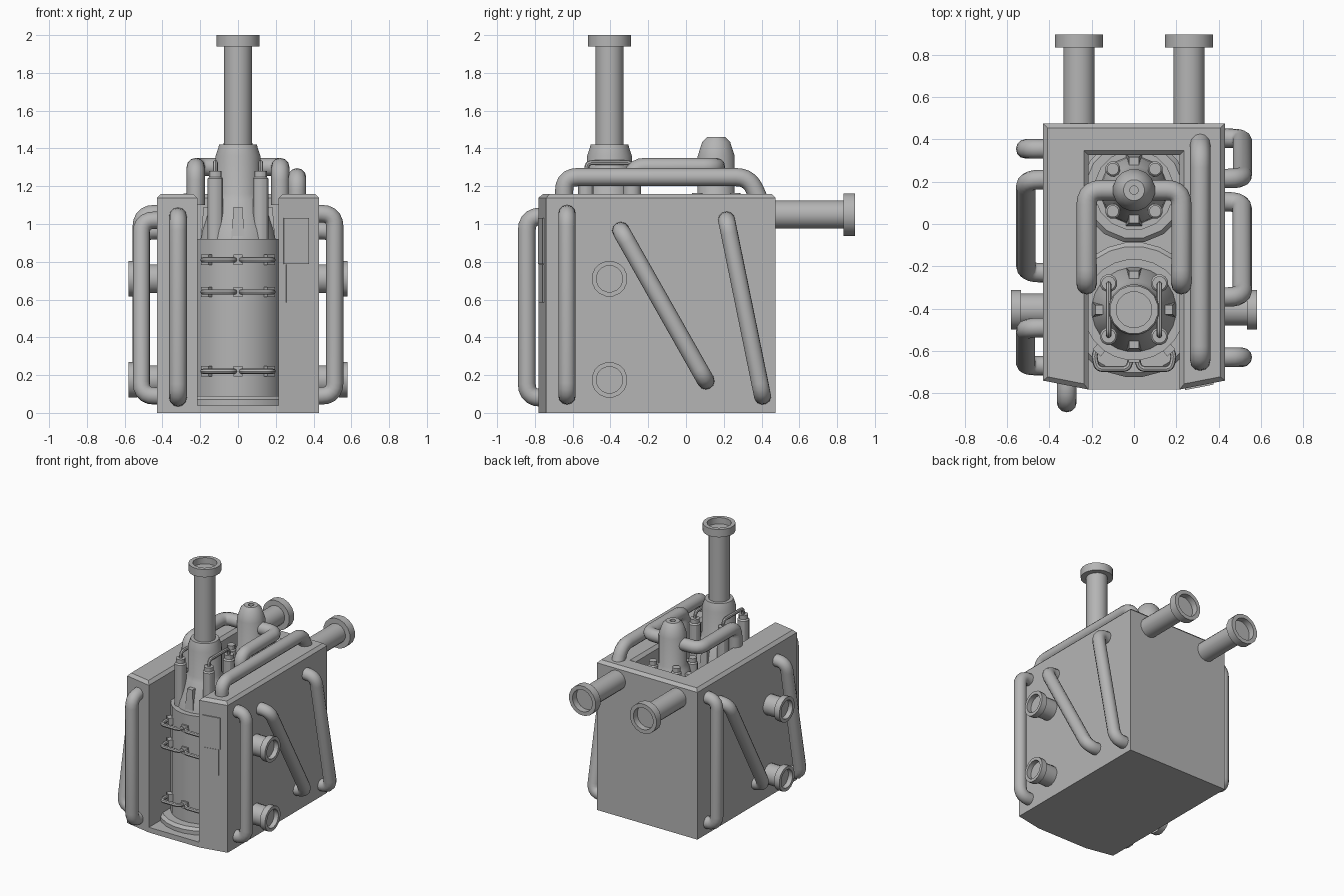
import bpy, bmesh, math
from mathutils import Vector, Matrix

if "Cube" in bpy.data.objects:
    bpy.data.objects.remove(bpy.data.objects["Cube"])

# Dark grey metal for every part
metal = bpy.data.materials.new('dark_grey_metal')
metal.diffuse_color = (.46, .46, .46, 1)
metal.use_nodes = True
metal.node_tree.nodes["Principled BSDF"].inputs["Base Color"].default_value = metal.diffuse_color


def shade(ob, angle):
    ob.data.materials.append(metal)
    bpy.ops.object.select_all(action='DESELECT')
    ob.select_set(True)
    bpy.context.view_layer.objects.active = ob
    if ob.type == 'CURVE':
        bpy.ops.object.convert(target='MESH')
    bpy.ops.object.shade_smooth_by_angle(angle=math.radians(angle))


def finish(name, bm, angle=30):
    bmesh.ops.recalc_face_normals(bm, faces=bm.faces)
    me = bpy.data.meshes.new(name)
    bm.to_mesh(me)
    bm.free()
    ob = bpy.data.objects.new(name, me)
    bpy.context.collection.objects.link(ob)
    shade(ob, angle)


def prism(name, pts, z0, z1, chamfer=0):
    bm = bmesh.new()
    bot = bm.faces.new([bm.verts.new((x, y, z0)) for x, y in pts])
    ext = bmesh.ops.extrude_face_region(bm, geom=[bot], use_keep_orig=True)
    top = [v for v in ext['geom'] if isinstance(v, bmesh.types.BMVert)]
    bmesh.ops.translate(bm, verts=top, vec=(0, 0, z1 - z0))
    if chamfer:
        edges = [e for e in bm.edges if all(v.co.z > z1 - 1e-4 for v in e.verts)]
        bmesh.ops.bevel(bm, geom=edges, offset=chamfer, segments=1, affect='EDGES')
    finish(name, bm, 10)


def box(name, loc, size, rot=0, taper=1):
    bm = bmesh.new()
    bmesh.ops.create_cube(bm, size=1)
    for v in bm.verts:
        if v.co.z > 0:
            v.co.x *= taper
            v.co.y *= taper
    m = Matrix.Translation(loc) @ Matrix.Rotation(rot, 4, 'Z') @ Matrix.Diagonal((*size, 1))
    bmesh.ops.transform(bm, matrix=m, verts=bm.verts)
    finish(name, bm, 10)


def lathe(name, prof, loc=(0, 0, 0), axis=(0, 0, 1), n=16):
    """Turn (radius, height) points round an axis, with closed ends."""
    bm = bmesh.new()
    m = Matrix.Translation(loc) @ Vector((0, 0, 1)).rotation_difference(Vector(axis)).to_matrix().to_4x4()
    rings = [[bm.verts.new(m @ Vector((r * math.cos((i + .5) * math.tau / n),
                                       r * math.sin((i + .5) * math.tau / n), h)))
              for i in range(n)] for r, h in prof]
    for a, b in zip(rings, rings[1:]):
        for i in range(n):
            j = (i + 1) % n
            bm.faces.new((a[i], a[j], b[j], b[i]))
    bm.faces.new(rings[0])
    bm.faces.new(rings[-1])
    finish(name, bm)


def pipe(name, pts, r, bend, res=4):
    """Round tube along a path with filleted corners."""
    p = [Vector(q) for q in pts]
    path = [p[0]]
    for a, b, c in zip(p, p[1:], p[2:]):
        s, e = b + (a - b).normalized() * bend, b + (c - b).normalized() * bend
        for k in range(6):
            t = k / 5
            path.append(s * (1 - t) ** 2 + b * 2 * t * (1 - t) + e * t * t)
    path.append(p[-1])
    cu = bpy.data.curves.new(name, 'CURVE')
    cu.dimensions = '3D'
    cu.bevel_depth, cu.bevel_resolution, cu.use_fill_caps = r, res, True
    sp = cu.splines.new('POLY')
    sp.points.add(len(path) - 1)
    for q, v in zip(sp.points, path):
        q.co = (*v, 1)
    ob = bpy.data.objects.new(name, cu)
    bpy.context.collection.objects.link(ob)
    shade(ob, 40)


def port(name, loc, axis, length, r, flange, thick):
    hole = flange * .74
    lathe(name, [(r, 0), (r, length - thick), (flange, length - thick), (flange, length),
                 (hole, length), (hole, length - thick * .8)], loc, axis)


# Housing: U-shaped shell with chamfered top, floor in the open slot
W, S = .43, .215
prism('housing', [(-W, -.74), (-S, -.782), (-S, .325), (S, .325), (S, -.782), (W, -.74),
                  (W, .475), (-W, .475)], 0, 1.16, .022)
prism('floor', [(-S, -.782), (S, -.782), (S, .325), (-S, .325)], 0, .04)

# Front tank with chimney, rear tank with domed head
FY, RY = -.405, .16
lathe('front_tank', [(.32, .03), (.32, .07), (.3, .09), (.24, .09), (.24, .92), (.2, .92), (.19, .97),
                     (.135, 1.13), (.12, 1.16), (.12, 1.36), (.1, 1.42), (.075, 1.42)], (0, FY, 0), n=24)
port('chimney', (0, FY, 1.4), (0, 0, 1), .6, .075, .115, .06)
lathe('rear_tank', [(.25, .03), (.25, .07), (.23, .09), (.19, .09), (.19, .92), (.16, .92), (.155, .97),
                    (.115, 1.11), (.1, 1.14), (.1, 1.36), (.075, 1.435), (.05, 1.46), (.02, 1.46),
                    (.02, 1.44)], (0, RY, 0))

# Bolts, fins and wires on the tank shoulders
for tag, cy, dx, dy, r, top in (('front', FY, .12, .125, .042, 1.28), ('rear', RY, .1, .1, .036, 1.165)):
    for sx in (-1, 1):
        for sy in (-1, 1):
            lathe(tag + '_bolt', [(r, .9), (r, top - .04), (r * .8, top - .03), (r * .8, top)],
                  (sx * dx, cy + sy * dy, 0), n=12)
    for k in range(4):
        a = k * math.pi / 2
        d = dx * 1.35
        box(tag + '_fin', (d * math.sin(a), cy - d * math.cos(a), 1.0), (.075, .07, .18), a, .6)
for sx in (-1, 1):
    x = sx * .12
    pipe('bolt_wire', [(x, FY - .12, 1.26), (x, FY - .12, 1.325), (x, FY + .12, 1.325),
                       (x, FY + .12, 1.26)], .013, .03, 2)

# Wire handles and clamps on the front tank
for z in (.22, .64, .81):
    for s in (-1, 1):
        pipe('handle', [(s * .15, -.57, z), (s * .19, -.61, z), (s * .175, -.685, z),
                        (s * .025, -.685, z), (s * .015, -.63, z)], .014, .028, 2)
        box('handle_clamp', (s * .16, -.59, z), (.05, .05, .055), s * .7)
    box('middle_clamp', (0, -.64, z), (.05, .03, .055))

# Large pipes on top
for s in (-1, 1):
    x = s * .224
    pipe('head_pipe', [(s * .06, RY, 1.302), (x, RY, 1.302), (x, -.285, 1.302), (x, -.285, 1.1)], .048, .07)
pipe('top_pipe', [(.313, -.645, 1.1), (.313, -.645, 1.248), (.313, .335, 1.248), (.313, .40, 1.1)], .048, .07)

# Bent pipes on both sides: side, top y, top z, bottom y, bottom z
for s, y0, z0, y1, z1 in ((1, -.63, 1.055, -.63, .09), (1, -.345, .965, .105, .17), (1, .215, 1.02, .405, .09),
                          (-1, .355, 1.055, .355, .09), (-1, .21, .965, -.23, .17), (-1, -.49, 1.02, -.67, .09)):
    pipe('side_pipe', [(s * .4, y0, z0), (s * .512, y0, z0), (s * .512, y1, z1), (s * .4, y1, z1)], .046, .07)
pipe('front_pipe', [(-.318, -.72, 1.04), (-.318, -.843, 1.04), (-.318, -.843, .08), (-.318, -.72, .08)],
     .047, .075)

# Flanged ports on the sides and back
for s in (-1, 1):
    for z in (.71, .175):
        port('side_port', (s * .42, FY, z), (s, 0, 0), .16, .077, .095, .045)
    port('back_port', (s * .26, .45, 1.05), (0, 1, 0), .445, .075, .115, .06)

# Raised panels on the right front face
tilt = math.atan2(.042, .215)
for name, x, z, w, h, out in (('upper_panel', .308, .91, .137, .245, .008), ('lower_panel', .31, .685, .112, .2, .006)):
    y = -.782 + (x - S) * math.tan(tilt)
    box(name, (x, y, z), (w, out * 2, h), tilt)
